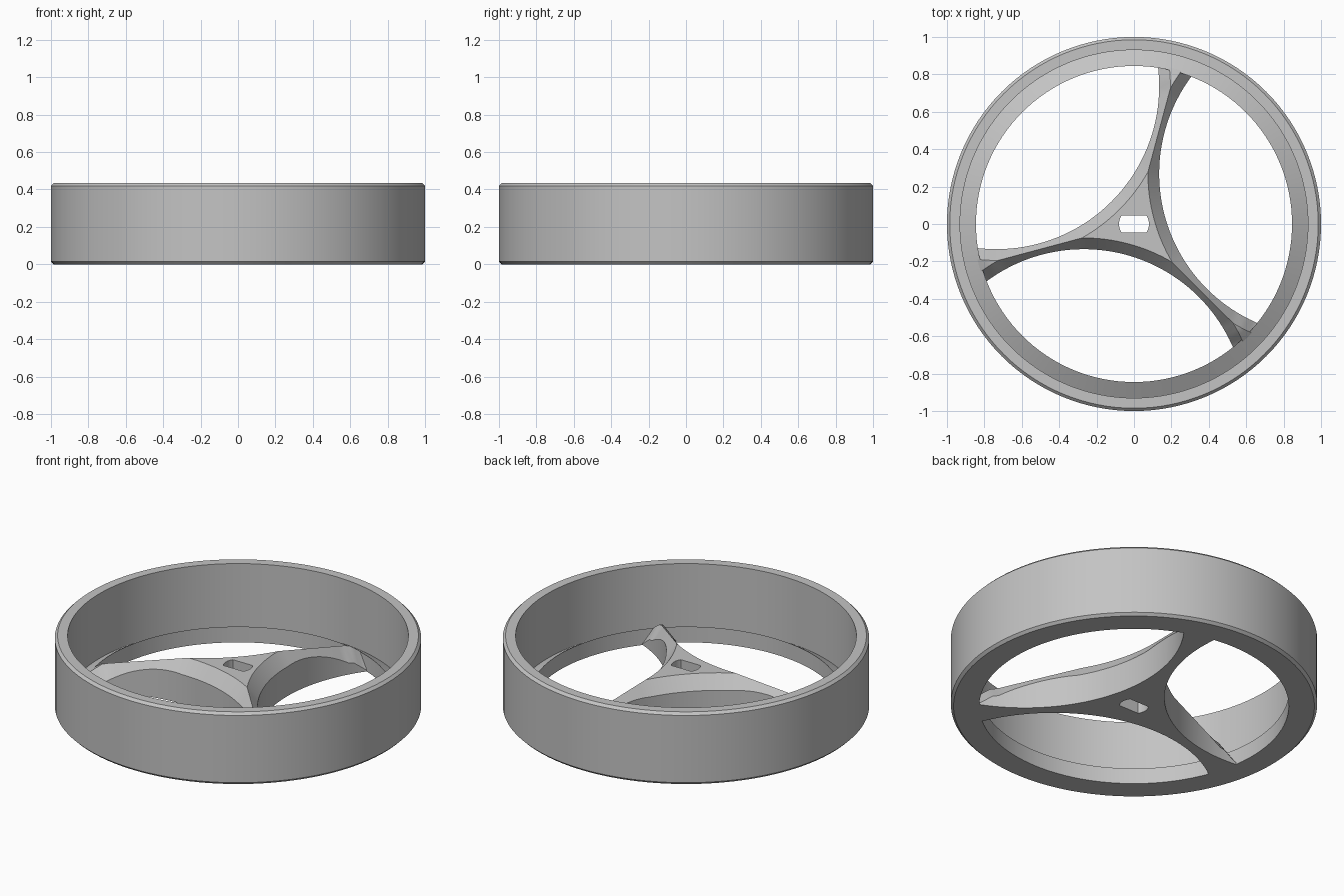
import bpy, bmesh, math
from mathutils import Vector, Matrix

cube = bpy.data.objects.get("Cube")
if cube:
    bpy.data.objects.remove(cube)

# One plain grey
grey = bpy.data.materials.new("light_grey")
grey.use_nodes = True
colour = (0.55, 0.55, 0.55, 1)
grey.diffuse_color = colour
grey.node_tree.nodes["Principled BSDF"].inputs["Base Color"].default_value = colour


def make_object(name, bm):
    bmesh.ops.remove_doubles(bm, verts=bm.verts, dist=0.0002)
    bmesh.ops.recalc_face_normals(bm, faces=bm.faces)
    mesh = bpy.data.meshes.new(name)
    bm.to_mesh(mesh)
    bm.free()
    mesh.materials.append(grey)
    obj = bpy.data.objects.new(name, mesh)
    bpy.context.collection.objects.link(obj)
    return obj


def smooth(obj):
    bpy.ops.object.select_all(action='DESELECT')
    obj.select_set(True)
    bpy.context.view_layer.objects.active = obj
    bpy.ops.object.shade_smooth_by_angle(angle=math.radians(25))


# Rim: turned profile with chamfered edges and a sloping inner lip
profile = [(0.845, 0), (0.985, 0), (1, 0.015), (1, 0.42), (0.985, 0.435),
           (0.93, 0.435), (0.93, 0.045), (0.845, 0.095)]
SEGMENTS = 128
bm = bmesh.new()
rings = []
for i in range(SEGMENTS):
    a = math.tau * i / SEGMENTS
    rings.append([bm.verts.new((r * math.cos(a), r * math.sin(a), z)) for r, z in profile])
for i in range(SEGMENTS):
    p, q = rings[i], rings[(i + 1) % SEGMENTS]
    for j in range(len(profile)):
        k = (j + 1) % len(profile)
        bm.faces.new((p[j], q[j], q[k], p[k]))
smooth(make_object("rim", bm))

# Three-spoke hub: each opening is bounded by an arc with a bevelled upper edge
CENTRE, RADIUS, BEVEL, STEEP = 1.04, 0.87, 0.06, 1.3
HUB_R = 0.288
HEIGHTS = [(HUB_R, 0.255), (0.79, 0.14), (0.845, 0.098), (0.91, 0.045)]


def top_height(r):
    if r <= HUB_R:
        return HEIGHTS[0][1]
    for (r0, z0), (r1, z1) in zip(HEIGHTS, HEIGHTS[1:]):
        if r <= r1:
            return z0 + (z1 - z0) * (r - r0) / (r1 - r0)
    return HEIGHTS[-1][1]


def section(direction, inner, inset):
    """Points round one slice: bottom edge, wall top, bevel top, axis top, axis bottom."""
    edge = Vector((CENTRE, 0, 0)) + direction * RADIUS
    crest = edge + direction * inset
    crest.z = top_height(crest.length)
    wall = edge.copy()
    wall.z = max(0.012, crest.z - STEEP * inset)
    axis = inner.copy()
    axis.z = top_height(inner.length)
    return [edge, wall, crest, axis, inner]


def spoke_section(r, side):
    axis = Vector((r * 0.5, side * r * math.sqrt(0.75), 0))
    ray = axis - Vector((CENTRE, 0, 0))
    return section(ray.normalized(), axis, min(BEVEL, ray.length - RADIUS))


radii = [HUB_R + (0.752 - HUB_R) * i / 12 for i in range(13)] + [0.79, 0.82, 0.845, 0.87, 0.9]
hub_angle = math.atan2(HUB_R * math.sqrt(0.75), CENTRE - HUB_R * 0.5)
stations = [spoke_section(r, 1) for r in reversed(radii)]
for i in range(1, 16):
    a = hub_angle * (1 - i / 8)
    stations.append(section(Vector((-math.cos(a), math.sin(a), 0)), Vector((0, 0, 0)), BEVEL))
stations += [spoke_section(r, -1) for r in radii]


def add_face(bm, points):
    kept = []
    for p in points:
        if all((p - k).length > 0.0005 for k in kept):
            kept.append(p)
    if len(kept) > 2:
        bm.faces.new([bm.verts.new(p) for p in kept])


bm = bmesh.new()
for turn in (15, 135, 255):
    rot = Matrix.Rotation(math.radians(turn), 3, 'Z')
    slices = [[rot @ p for p in s] for s in stations]
    for s, t in zip(slices, slices[1:]):
        for j in (0, 1, 2, 4):
            k = (j + 1) % 5
            add_face(bm, (s[j], t[j], t[k], s[k]))
    add_face(bm, slices[0])
    add_face(bm, slices[-1])
spokes = make_object("spokes", bm)

# Double-flat shaft slot through the hub
bm = bmesh.new()
flat = math.asin(0.045 / 0.08)
loop = []
for base in (0, math.pi):
    for i in range(9):
        a = base - flat + 2 * flat * i / 8
        loop.append(bm.verts.new((0.08 * math.cos(a), 0.08 * math.sin(a), -0.1)))
face = bm.faces.new(loop)
up = bmesh.ops.extrude_face_region(bm, geom=[face])["geom"]
bmesh.ops.translate(bm, vec=(0, 0, 0.5), verts=[v for v in up if isinstance(v, bmesh.types.BMVert)])
cutter = make_object("slot_cutter", bm)
cutter.hide_render = True

bpy.context.view_layer.objects.active = spokes
cut = spokes.modifiers.new("slot", 'BOOLEAN')
cut.operation = 'DIFFERENCE'
cut.solver = 'EXACT'
cut.object = cutter
bpy.ops.object.modifier_apply(modifier=cut.name)
bpy.data.objects.remove(cutter)
smooth(spokes)
